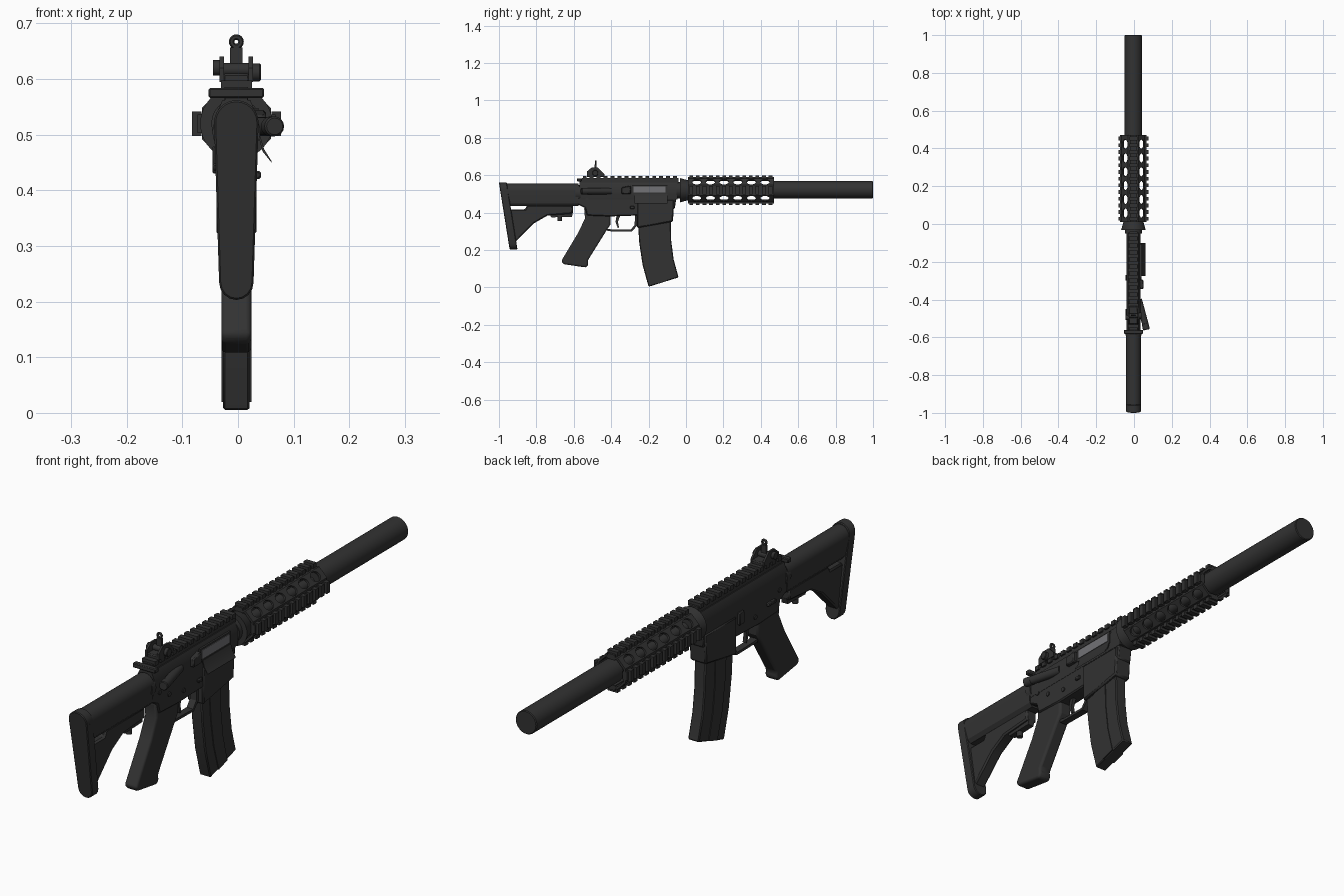
import bpy, bmesh
from math import sin, cos, pi
from mathutils import Vector, Matrix

if "Cube" in bpy.data.objects:
    bpy.data.objects.remove(bpy.data.objects["Cube"])

CX = -0.003   # centre line of the body
AXIS = 0.52   # height of the barrel


def material(name, color):
    m = bpy.data.materials.new(name)
    m.use_nodes = True
    m.diffuse_color = color
    m.node_tree.nodes["Principled BSDF"].inputs["Base Color"].default_value = color
    return m


BLACK = material("charcoal black", (0.032, 0.032, 0.032, 1))
STEEL = material("bolt steel", (0.17, 0.17, 0.18, 1))


def finish(name, bm, mat=BLACK, bevel=0, segments=1):
    bmesh.ops.recalc_face_normals(bm, faces=bm.faces)
    mesh = bpy.data.meshes.new(name)
    bm.to_mesh(mesh)
    bm.free()
    mesh.materials.append(mat)
    ob = bpy.data.objects.new(name, mesh)
    bpy.context.collection.objects.link(ob)
    if bevel:
        mod = ob.modifiers.new("bevel", "BEVEL")
        mod.width, mod.segments = bevel, segments
        mod.limit_method, mod.angle_limit = "ANGLE", 0.6
    return ob


def add_prism(bm, pts, place_a, place_b):
    """Close a profile between two placements of its points."""
    a = [bm.verts.new(place_a(p, q)) for p, q in pts]
    b = [bm.verts.new(place_b(p, q)) for p, q in pts]
    bm.faces.new(a)
    bm.faces.new(b[::-1])
    for i in range(len(a)):
        j = (i + 1) % len(a)
        bm.faces.new((a[i], b[i], b[j], a[j]))


def side(name, pts, half, x=CX, bevel=0, segments=1, mat=BLACK):
    """Side profile (y, z) given thickness across x."""
    bm = bmesh.new()
    add_prism(bm, pts, lambda y, z: (x - half, y, z), lambda y, z: (x + half, y, z))
    return finish(name, bm, mat, bevel, segments)


def along(name, pts, y0, y1, shear=0, bevel=0):
    """Cross-section (x, z) swept along y, optionally leaning with height."""
    bm = bmesh.new()
    add_prism(bm, pts, lambda x, z: (CX + x, y0 + shear * (0.56 - z), z),
              lambda x, z: (CX + x, y1 + shear * (0.56 - z), z))
    return finish(name, bm, BLACK, bevel)


def add_box(bm, x0, x1, y0, y1, z0, z1, matrix=Matrix()):
    m = Matrix.Translation(((x0 + x1) / 2, (y0 + y1) / 2, (z0 + z1) / 2))
    m = m @ Matrix.Diagonal((x1 - x0, y1 - y0, z1 - z0, 1))
    bmesh.ops.create_cube(bm, size=1, matrix=matrix @ m)


def box(name, *bounds, bevel=0, mat=BLACK):
    bm = bmesh.new()
    add_box(bm, *bounds)
    return finish(name, bm, mat, bevel)


def add_rod(bm, p, q, r0, r1, sides=24, squash=1):
    p, q = Vector(p), Vector(q)
    d = q - p
    m = Matrix.Translation((p + q) / 2) @ d.to_track_quat("Z", "Y").to_matrix().to_4x4()
    bmesh.ops.create_cone(bm, cap_ends=True, segments=sides, radius1=r0, radius2=r1,
                          depth=d.length, matrix=Matrix.Diagonal((1, 1, 1, 1)) @ m)


def rod(name, p, q, r, r2=None, sides=24, mat=BLACK, bevel=0):
    bm = bmesh.new()
    add_rod(bm, p, q, r, r if r2 is None else r2, sides)
    return finish(name, bm, mat, bevel)


# Barrel, suppressor and delta ring
rod("inner_barrel", (CX, -0.05, AXIS), (CX, 0.5, AXIS), 0.02)
rod("suppressor", (CX, 0.455, AXIS + 0.003), (CX, 1, AXIS + 0.003), 0.046, sides=32, bevel=0.003)
rod("delta_ring", (CX, -0.032, AXIS), (CX, 0.015, AXIS), 0.065, 0.052, sides=32)
rod("barrel_nut", (CX, -0.05, AXIS), (CX, -0.03, AXIS), 0.045)

# Handguard: hollow octagon with slots through its diagonal faces
START, END, HOLES = 0.01, 0.47, 6
PITCH = 0.073
FLAT, CORNER = 0.062, 0.028
octagon = [(CORNER, FLAT), (FLAT, CORNER), (FLAT, -CORNER), (CORNER, -FLAT)]
octagon += [(-x, -z) for x, z in octagon]
bm = bmesh.new()
loops = []
for y, s in ((START, 1), (END, 1), (END, 0.86), (START, 0.86)):
    loops.append([bm.verts.new((CX + x * s, y, AXIS + z * s)) for x, z in octagon])
for k in range(4):
    a, b = loops[k], loops[(k + 1) % 4]
    for i in range(8):
        bm.faces.new((a[i], a[(i + 1) % 8], b[(i + 1) % 8], b[i]))
handguard = finish("handguard", bm)

bm = bmesh.new()
centres = [(START + END) / 2 + PITCH * (i - (HOLES - 1) / 2) for i in range(HOLES)]
for y in centres:
    for sx in (-1, 1):
        for sz in (-1, 1):
            slot = [(0.025 * cos(t * pi / 8), 0.02 * sin(t * pi / 8)) for t in range(16)]

            def place(d):
                return lambda p, q: (CX + sx * (d + q * 0.707), y + p, AXIS + sz * (d - q * 0.707))
            add_prism(bm, slot, place(0.03), place(0.06))
cutter = finish("slot_cutter", bm)
cutter.hide_render = True
mod = handguard.modifiers.new("slots", "BOOLEAN")
mod.object, mod.operation, mod.solver = cutter, "DIFFERENCE", "EXACT"
bpy.context.view_layer.update()
graph = bpy.context.evaluated_depsgraph_get()
handguard.data = bpy.data.meshes.new_from_object(handguard.evaluated_get(graph))
handguard.modifiers.clear()
bpy.data.objects.remove(cutter)


def rail(name, y0, y1, half, z0, z1, z2, matrix):
    """Toothed accessory rail: a narrow base with evenly spaced lugs."""
    bm = bmesh.new()
    add_box(bm, -half * 0.75, half * 0.75, y0, y1, z0, z1, matrix)
    count = round((y1 - y0) / (PITCH / 2))
    step = (y1 - y0) / count
    for i in range(count):
        y = y0 + step * (i + 0.5)
        add_box(bm, -half, half, y - step * 0.28, y + step * 0.28, z1 - 0.007, z2, matrix)
    return finish(name, bm)


centre = Matrix.Translation((CX, 0, AXIS))
for k, word in enumerate(("top", "left", "bottom", "right")):
    rail(word + "_handguard_rail", START, END, 0.022, 0.05, 0.07, 0.08,
         centre @ Matrix.Rotation(k * pi / 2, 4, "Y"))
rail("receiver_rail", -0.56, -0.04, 0.028, 0.03, 0.066, 0.077, centre)

# Upper receiver
upper = [(-0.033, 0.47), (0.033, 0.47), (0.037, 0.5), (0.037, 0.535), (0.025, 0.562),
         (-0.025, 0.562), (-0.037, 0.535), (-0.037, 0.5)]
along("upper_receiver", upper, -0.57, -0.045)
side("shell_deflector", [(-0.345, 0.5), (-0.345, 0.535), (-0.295, 0.545), (-0.295, 0.5)],
     0.012, x=0.038, bevel=0.004)
box("ejection_port_frame", 0.03, 0.037, -0.29, -0.1, 0.498, 0.548)
box("bolt_carrier", 0.03, 0.0395, -0.28, -0.11, 0.508, 0.541, mat=STEEL)
bm = bmesh.new()
add_prism(bm, [(0.036, 0.5), (0.044, 0.47), (0.06, 0.45), (0.06, 0.453), (0.047, 0.474), (0.039, 0.5)],
          lambda x, z: (x, -0.275, z), lambda x, z: (x, -0.1, z))
finish("dust_cover", bm)
rod("forward_assist", (0.025, -0.4, 0.515), (0.06, -0.53, 0.515), 0.017, sides=16)
rod("forward_assist_button", (0.058, -0.525, 0.515), (0.066, -0.56, 0.515), 0.018, sides=16, bevel=0.003)
box("charging_handle", CX - 0.05, CX + 0.05, -0.582, -0.56, 0.566, 0.584, bevel=0.003)
box("charging_handle_stem", CX - 0.02, CX + 0.02, -0.57, -0.5, 0.555, 0.58)

# Lower receiver, magazine well and controls
side("lower_receiver", [(-0.58, 0.505), (-0.58, 0.445), (-0.54, 0.425), (-0.53, 0.385), (-0.41, 0.38),
                        (-0.25, 0.385), (-0.06, 0.42), (-0.05, 0.49)], 0.032, bevel=0.005)
side("magazine_well", [(-0.262, 0.47), (-0.262, 0.318), (-0.07, 0.352), (-0.062, 0.47)],
     0.036, bevel=0.006)
box("magazine_release", 0.03, 0.041, -0.3, -0.275, 0.42, 0.435, bevel=0.003)
box("bolt_catch", -0.046, -0.03, -0.3, -0.27, 0.43, 0.48, bevel=0.003)
box("selector_lever", -0.046, -0.03, -0.5, -0.45, 0.435, 0.448, bevel=0.003)
for i, (y, z) in enumerate(((-0.53, 0.47), (-0.47, 0.44), (-0.38, 0.42), (-0.085, 0.455))):
    rod(f"receiver_pin_{i + 1}", (CX - 0.036, y, z), (CX + 0.036, y, z), 0.009, sides=12)

# Magazine with raised side ribs
side("magazine", [(-0.258, 0.36), (-0.25, 0.24), (-0.232, 0.12), (-0.2, 0.004), (-0.04, 0.054),
                  (-0.066, 0.15), (-0.079, 0.25), (-0.082, 0.37)], 0.024, bevel=0.004)
side("magazine_rib", [(-0.21, 0.35), (-0.202, 0.24), (-0.184, 0.125), (-0.153, 0.02), (-0.1, 0.037),
                      (-0.126, 0.14), (-0.139, 0.245), (-0.142, 0.36)], 0.027)

# Trigger group
side("trigger_guard", [(-0.425, 0.315), (-0.42, 0.301), (-0.29, 0.299), (-0.262, 0.33), (-0.262, 0.39),
                       (-0.272, 0.39), (-0.275, 0.335), (-0.295, 0.309), (-0.4, 0.311)], 0.014)
side("trigger", [(-0.37, 0.39), (-0.377, 0.35), (-0.365, 0.318), (-0.358, 0.32), (-0.364, 0.35),
                 (-0.35, 0.39)], 0.007)

# Pistol grip
side("grip", [(-0.545, 0.43), (-0.54, 0.37), (-0.575, 0.295), (-0.667, 0.142), (-0.655, 0.125),
              (-0.535, 0.107), (-0.523, 0.12), (-0.525, 0.145), (-0.425, 0.305), (-0.405, 0.335),
              (-0.405, 0.4)], 0.027, bevel=0.012, segments=3)

# Stock: rounded tube, leaning butt and lower arm
dome = [(0.04 * cos(t * pi / 12), 0.516 + 0.04 * sin(t * pi / 12)) for t in range(13)]
along("stock_tube", dome + [(-0.034, 0.45), (-0.022, 0.435), (0.022, 0.435), (0.034, 0.45)], -0.975, -0.575)
heel = [(0.031 * cos(t * pi / 8), 0.235 - 0.032 * sin(t * pi / 8)) for t in range(9)]
crown = [(x, z + 0.006) for x, z in dome]
along("butt_pad", crown + [(-x, z) for x, z in heel], -1, -0.958, shear=0.16, bevel=0.003)
side("stock_arm", [(-0.965, 0.418), (-0.94, 0.215), (-0.855, 0.3), (-0.81, 0.345), (-0.74, 0.385),
                   (-0.605, 0.395), (-0.605, 0.44), (-0.85, 0.44), (-0.86, 0.418)],
     0.024, bevel=0.006)
side("stock_lever", [(-0.735, 0.4), (-0.72, 0.375), (-0.61, 0.378), (-0.605, 0.4)], 0.013)
rod("stock_pin", (CX, -0.675, 0.355), (CX, -0.675, 0.41), 0.012, sides=12)
rod("castle_nut", (CX, -0.59, 0.505), (CX, -0.565, 0.505), 0.043)

# Folding rear sight
box("sight_base", CX - 0.024, CX + 0.024, -0.53, -0.435, 0.59, 0.61, bevel=0.004)
for s, word in ((-1, "right"), (1, "left")):
    side(f"sight_{word}_ear", [(-0.53, 0.595), (-0.53, 0.62), (-0.505, 0.641), (-0.47, 0.641),
                               (-0.44, 0.61), (-0.44, 0.595)], 0.004, x=CX - s * -0.026)
rod("sight_axle", (CX - 0.03, -0.485, 0.617), (CX + 0.03, -0.485, 0.617), 0.012, sides=16)
rod("sight_windage_knob", (0.022, -0.485, 0.612), (0.041, -0.485, 0.612), 0.016, sides=16, bevel=0.002)
rod("sight_lock_knob", (-0.045, -0.495, 0.62), (-0.028, -0.495, 0.62), 0.014, sides=12)
box("sight_post", CX - 0.011, CX + 0.011, -0.488, -0.478, 0.605, 0.657)
bpy.ops.mesh.primitive_torus_add(location=(CX, -0.483, 0.667), rotation=(pi / 2, 0, 0), major_radius=0.0085,
                                 minor_radius=0.005, major_segments=16, minor_segments=6)
bpy.context.object.name = "sight_aperture"
bpy.context.object.data.materials.append(BLACK)

# Smooth the round parts while keeping hard edges
bpy.ops.object.select_all(action="DESELECT")
for ob in bpy.context.collection.objects:
    if ob.type == "MESH" and ob.data.materials and ob.data.materials[0] in (BLACK, STEEL):
        ob.select_set(True)
        bpy.context.view_layer.objects.active = ob
bpy.ops.object.shade_smooth_by_angle(angle=0.55)
